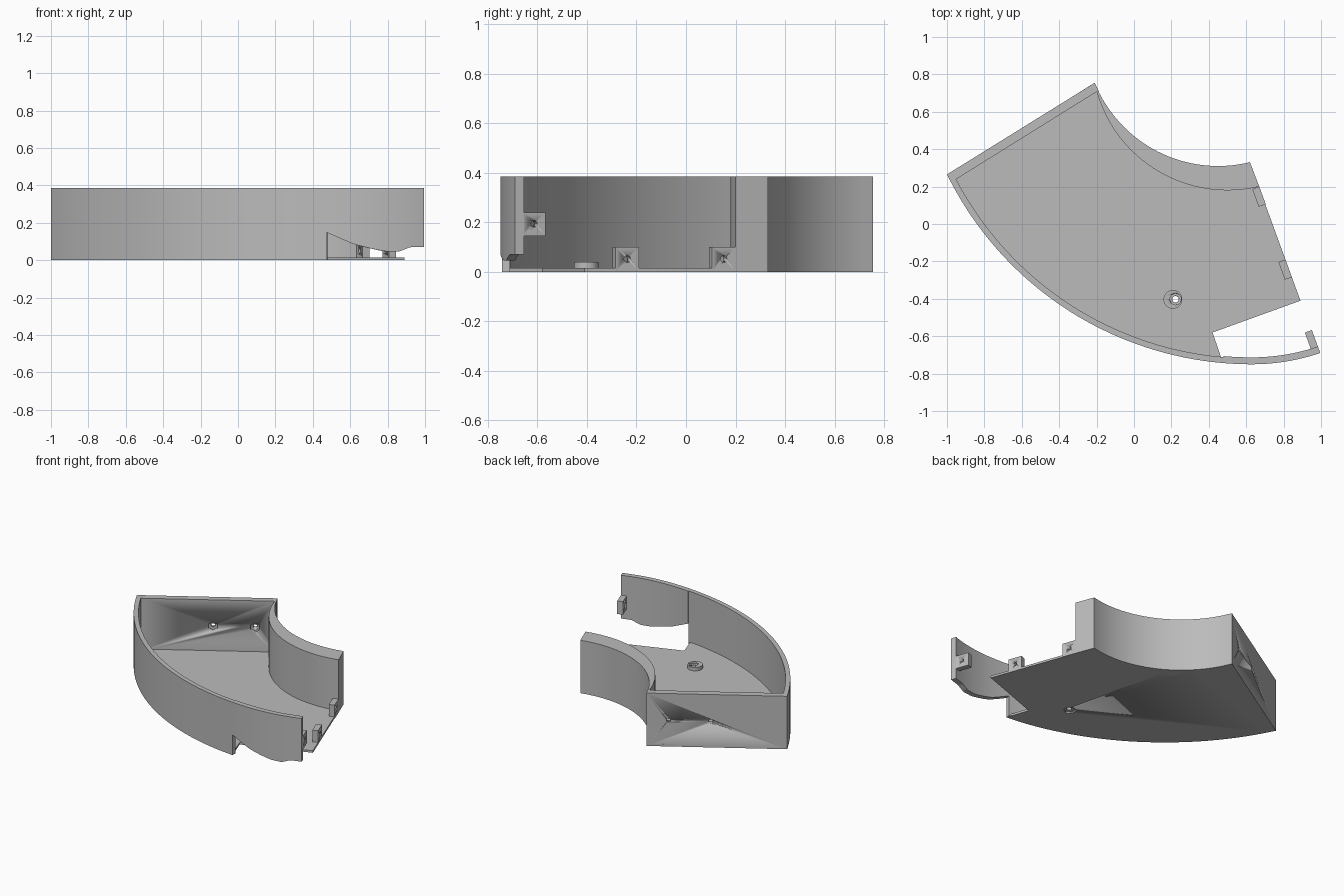
import bpy, bmesh, math
from mathutils import Vector, Matrix

if "Cube" in bpy.data.objects:
    bpy.data.objects.remove(bpy.data.objects["Cube"])

H, FLOOR, WALL = 0.385, 0.015, 0.032
grey = bpy.data.materials.new("light_grey")
grey.diffuse_color = (0.5, 0.5, 0.5, 1)
grey.use_nodes = True
grey.node_tree.nodes["Principled BSDF"].inputs["Base Color"].default_value = grey.diffuse_color


def finish(name, bm):
    bmesh.ops.recalc_face_normals(bm, faces=bm.faces)
    me = bpy.data.meshes.new(name)
    bm.to_mesh(me)
    bm.free()
    me.materials.append(grey)
    ob = bpy.data.objects.new(name, me)
    bpy.context.collection.objects.link(ob)
    bpy.ops.object.select_all(action='DESELECT')
    bpy.context.view_layer.objects.active = ob
    ob.select_set(True)
    bpy.ops.object.shade_smooth_by_angle(angle=math.radians(30))
    return ob


def prism(name, pts, z0, z1):
    bm = bmesh.new()
    f = bm.faces.new([bm.verts.new((x, y, z0)) for x, y in pts])
    up = bmesh.ops.extrude_face_region(bm, geom=[f])["geom"]
    bmesh.ops.translate(bm, vec=(0, 0, z1 - z0),
                        verts=[v for v in up if isinstance(v, bmesh.types.BMVert)])
    return finish(name, bm)


def cylinder(name, pos, axis, r, depth, sides=32):
    bm = bmesh.new()
    rot = Vector(axis).to_track_quat('Z', 'Y').to_matrix().to_4x4()
    bmesh.ops.create_cone(bm, cap_ends=True, segments=sides, radius1=r, radius2=r,
                          depth=depth, matrix=Matrix.Translation(pos) @ rot)
    return finish(name, bm)


def cut(ob, cutter):
    m = ob.modifiers.new("hole", 'BOOLEAN')
    m.operation, m.solver, m.object = 'DIFFERENCE', 'EXACT', cutter
    cutter.hide_render = True
    cutter.hide_set(True)


def arc(cx, cy, r, a0, a1, n):
    """Points on a circle, angles in degrees measured from straight down."""
    angs = [math.radians(a0 + (a1 - a0) * i / n) for i in range(n + 1)]
    return [(cx + r * math.sin(a), cy - r * math.cos(a)) for a in angs]


def outer_main(off, a1=-4.9, n=36):
    return arc(0.63, 1.066, 1.816 - off, -63.8, a1, n)


def outer_tail(off):
    return arc(0.63, 1.066, 1.816 - off, -4.9, 0, 8)[:-1] + \
        arc(0.63, 0.39, 1.14 - off, 0, 18.7, 18)


# Floor plate with the notch at its front right corner
inner_arc = arc(0.45, 1.022, 0.712, -68, 13.8, 32)
floor = prism("floor", outer_main(0.003) + [(0.42, -0.58), (0.89, -0.41)]
              + inner_arc[::-1], 0, FLOOR)

# Thin outer wall standing on the floor
prism("outer_wall", outer_main(0) + outer_main(WALL)[::-1], 0, H)

# Outer wall continuing past the notch, with a wavy lower edge
edge = [(0.47, 0.15), (0.55, 0.115), (0.62, 0.085), (0.70, 0.065), (0.78, 0.048),
        (0.86, 0.045), (0.92, 0.07), (1.01, 0.07)]


def edge_z(x):
    for (x0, z0), (x1, z1) in zip(edge, edge[1:]):
        if x <= x1:
            return z0 + (z1 - z0) * (x - x0) / (x1 - x0)
    return edge[-1][1]


bm = bmesh.new()
rings = []
for o, i in zip(outer_tail(0), outer_tail(WALL + 0.005)):
    zb = edge_z(o[0])
    rings.append([bm.verts.new(p) for p in
                  ((*o, zb), (*o, H), (*i, H), (*i, zb))])
for a, b in zip(rings, rings[1:]):
    for k in range(4):
        bm.faces.new((a[k], a[(k + 1) % 4], b[(k + 1) % 4], b[k]))
bm.faces.new(rings[0])
bm.faces.new(rings[-1])
finish("outer_wall_overhang", bm)

# Inner wall, tapering in thickness between two arcs
prism("inner_wall", inner_arc + arc(0.5, 0.907, 0.727, -74.3, 13.5, 32)[::-1], 0, H)

# Straight end wall with two bolt holes and hexagonal nut pockets
A, B = Vector((-1, 0.265, 0)), Vector((-0.21, 0.755, 0))
inward = Vector((0.527, -0.85, 0))
end_wall = prism("end_wall", [A[:2], B[:2], (-0.19, 0.713), (-0.95, 0.24)], 0, H)
for i, t in enumerate((0.157, 0.457)):
    p = B.lerp(A, t) + Vector((0, 0, 0.19))
    cut(end_wall, cylinder(f"bolt_cutter_{i}", p, inward, 0.014, 0.3))
    cut(end_wall, cylinder(f"nut_cutter_{i}", p + inward * 0.065, inward, 0.034, 0.08, 6))

# Drilled joining tabs along the open end
along, back = Vector((0.342, -0.94, 0)), Vector((-0.94, -0.342, 0))
for name, x, y, z0, z1 in (("inner_tab", 0.67, 0.2, 0, 0.1),
                           ("middle_tab", 0.81, -0.19, 0, 0.1),
                           ("outer_tab", 0.951, -0.567, 0.145, 0.24)):
    c = Vector((x, y, 0))
    corners = [c, c + along * 0.1, c + along * 0.1 + back * 0.04, c + back * 0.04]
    tab = prism(name, [p[:2] for p in corners], z0, z1)
    mid = c + along * 0.05 + Vector((0, 0, (z0 + z1) / 2 + 0.002))
    cut(tab, cylinder(name + "_cutter", mid, back, 0.014, 0.2))

# Round boss on the floor with a stepped through hole
boss = cylinder("floor_boss", (0.208, -0.403, 0.0255), (0, 0, 1), 0.05, 0.029)
drill = cylinder("drill_cutter", (0.222, -0.402, 0.02), (0, 0, 1), 0.017, 0.2)
cut(floor, drill)
cut(boss, drill)
cut(boss, cylinder("boss_recess_cutter", (0.222, -0.402, 0.045), (0, 0, 1), 0.03, 0.03))
cut(floor, cylinder("floor_pocket_cutter", (0.215, -0.402, -0.01), (0, 0, 1), 0.042, 0.04, 6))
